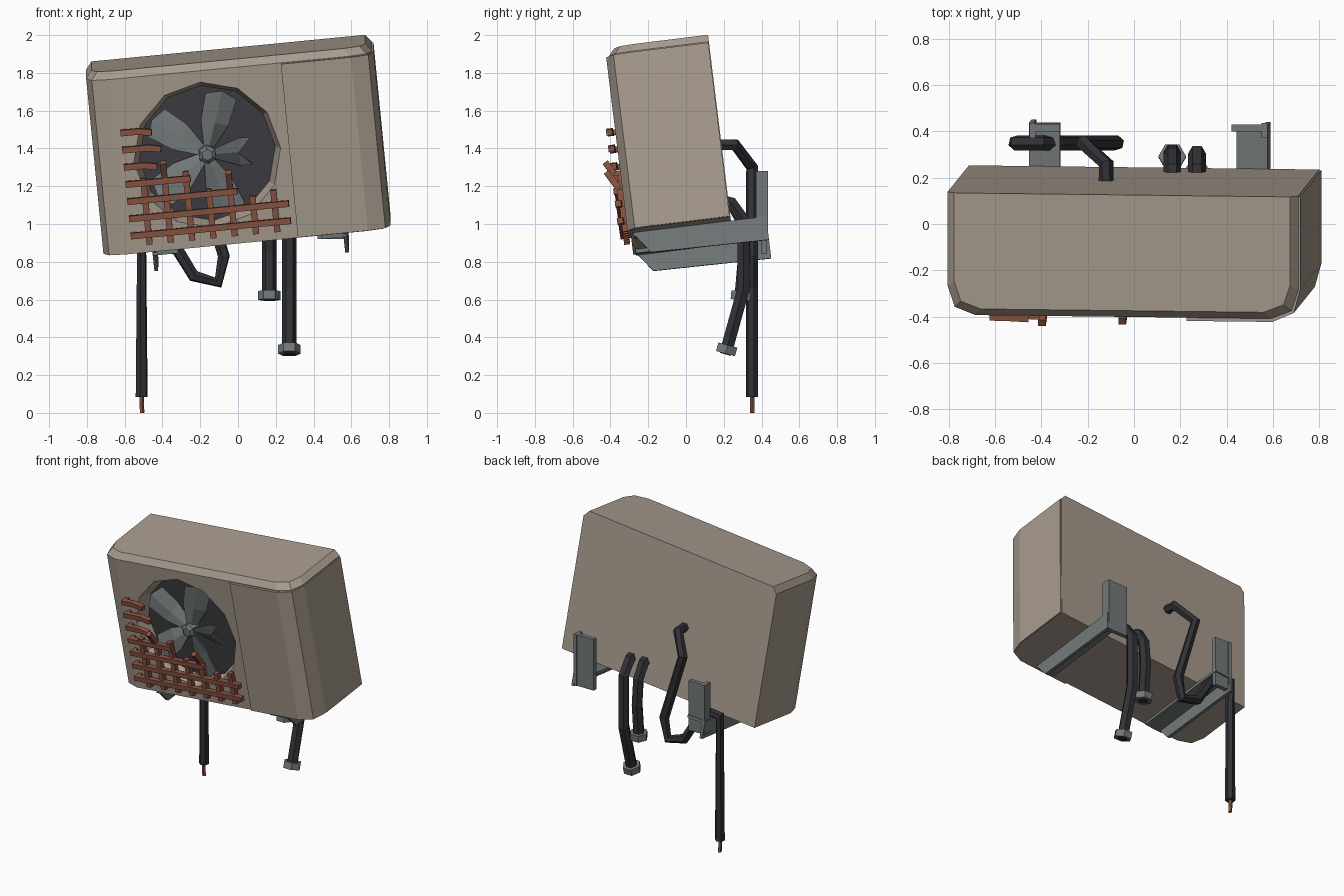
import bpy, bmesh, math
from mathutils import Matrix, Vector

if "Cube" in bpy.data.objects:
    bpy.data.objects.remove(bpy.data.objects["Cube"])

# Colours
def material(name, rgb):
    m = bpy.data.materials.new(name)
    m.diffuse_color = (*rgb, 1)
    m.use_nodes = True
    m.node_tree.nodes["Principled BSDF"].inputs["Base Color"].default_value = m.diffuse_color
    return m

BEIGE = material("weathered_beige", (0.39, 0.33, 0.272))
STEEL = material("grey_steel", (0.17, 0.19, 0.19))
BLACK = material("dark_rubber", (0.031, 0.030, 0.037))
CAVITY = material("dark_cavity", (0.05, 0.048, 0.056))
RUST = material("rust", (0.26, 0.09, 0.055))

# The casing hangs tilted: its local origin is the bottom middle of the back
TILT = (Matrix.Translation((0.044, 0.244, 0.966))
        @ Matrix.Rotation(math.radians(7), 4, 'X')
        @ Matrix.Rotation(math.radians(-5.6), 4, 'Y'))
WORLD = Matrix.Identity(4)


def build(name, verts, faces, mat, matrix=WORLD, closed=True):
    me = bpy.data.meshes.new(name)
    me.from_pydata([matrix @ Vector(v) for v in verts], [], faces)
    if closed:
        bm = bmesh.new()
        bm.from_mesh(me)
        bmesh.ops.recalc_face_normals(bm, faces=bm.faces)
        bm.to_mesh(me)
        bm.free()
    me.materials.append(mat)
    ob = bpy.data.objects.new(name, me)
    bpy.context.collection.objects.link(ob)
    return ob


def loft(name, rings, mat, matrix=WORLD):
    """Closed skin through rings of equal point count."""
    n = len(rings[0])
    verts = [p for r in rings for p in r]
    faces = [tuple(range(n))[::-1], tuple(range(len(verts) - n, len(verts)))]
    for i in range(len(rings) - 1):
        for k in range(n):
            a, b = i * n + k, i * n + (k + 1) % n
            faces.append((a, b, b + n, a + n))
    return build(name, verts, faces, mat, matrix)


def box(name, x, y, z, mat, matrix=WORLD):
    sq = [(x[0], y[0]), (x[1], y[0]), (x[1], y[1]), (x[0], y[1])]
    return loft(name, [[(a, b, h) for a, b in sq] for h in z], mat, matrix)


def tube(name, path, radius, sides, mat, ref=(1, 0, 0), matrix=WORLD, phase=0.0):
    pts = [Vector(p) for p in path]
    rings, prev, u = [], None, Vector(ref)
    for i, p in enumerate(pts):
        d = Vector()
        if i > 0:
            d += (p - pts[i - 1]).normalized()
        if i < len(pts) - 1:
            d += (pts[i + 1] - p).normalized()
        t = d.normalized()
        if prev:
            u = prev.rotation_difference(t) @ u
        u = (u - t * u.dot(t)).normalized()
        v, prev = t.cross(u), t
        ang = [2 * math.pi * (k + phase) / sides for k in range(sides)]
        rings.append([p + (u * math.cos(a) + v * math.sin(a)) * radius for a in ang])
    return loft(name, rings, mat, matrix)


def disc_ring(cx, cz, r, y, n=12):
    return [(cx + r * math.sin(2 * math.pi * k / n), y,
             cz + r * math.cos(2 * math.pi * k / n)) for k in range(n)]


# Casing: rounded front corners, chamfered top rim
H, RIM = 0.977, 0.032
plan = [(-.76, 0), (-.76, -.41), (-.73, -.50), (-.64, -.535),
        (.64, -.535), (.73, -.50), (.76, -.41), (.76, 0)]
inset = [(x * (0.76 - RIM) / 0.76, y * (0.535 - RIM) / 0.535) for x, y in plan]
casing = loft("casing", [[(x, y, 0) for x, y in plan],
                         [(x, y, H - 0.04) for x, y in plan],
                         [(x, y, H) for x, y in inset]], BEIGE, TILT)

# Conical fan recess cut into the front
FX, FZ = -0.16, 0.486
cutter = loft("fan_recess_cutter", [disc_ring(FX, FZ, 0.411, -0.605),
                                    disc_ring(FX, FZ, 0.36, -0.435)], BEIGE, TILT)
cutter.hide_render = True
mod = casing.modifiers.new("recess", 'BOOLEAN')
mod.operation, mod.object, mod.solver = 'DIFFERENCE', cutter, 'EXACT'
bpy.context.view_layer.objects.active = casing
bpy.ops.object.modifier_apply(modifier=mod.name)
bpy.data.objects.remove(cutter)
loft("fan_cavity_back", [disc_ring(FX, FZ, 0.362, -0.443),
                         disc_ring(FX, FZ, 0.362, -0.43)], CAVITY, TILT)

# Service cover wrapping the right front corner
cover = [(.275, -.52), (.275, -.55), (.647, -.55), (.74, -.51),
         (.768, -.41), (.768, -.004), (.74, -.004), (.62, -.50)]
loft("service_cover", [[(x, y, h) for x, y in cover] for h in (0.003, H - 0.045)],
     BEIGE, TILT)

# Fan: hub and five creased blades, the right one snapped
loft("fan_hub", [disc_ring(FX, FZ, r, y, 6)
                 for r, y in ((.05, -.44), (.05, -.515), (.03, -.53))], STEEL, TILT)
for i in range(5):
    a = math.radians(-1 + 72 * i)
    rows = [(.03, .025, .03), (.17, .075, .17), (.315, .085, .345)]
    if i == 0:
        rows[2] = (.235, .075, .16)
    pts = []
    for side_r, w, mid_r in rows:
        for r, s, y in ((side_r, w, -.50), (mid_r, 0, -.49), (side_r, -w, -.455)):
            pts.append((FX + r * math.cos(a) - s * math.sin(a), y,
                        FZ + r * math.sin(a) + s * math.cos(a)))
    quads = [(j, j + 1, j + 4, j + 3) for j in (0, 1, 3, 4)]
    blade = build(f"fan_blade_{i + 1}", pts, quads, STEEL, TILT)
    blade.modifiers.new("thickness", 'SOLIDIFY').thickness = 0.008

# Broken rusty guard: horizontal then vertical bars
for i, end in enumerate((.247, .245, -.02, -.26, -.43, -.40, -.44)):
    z = 0.10 + 0.092 * i
    sag = 0.012 if i > 3 else 0
    tube(f"guard_bar_across_{i + 1}", [(-.605, -.575, z), (end - .07, -.577, z),
                                       (end, -.582, z - sag)],
         0.023, 4, RUST, (0, 1, 0), TILT, 0.5)
    box(f"guard_peg_{i + 1}", (-.605, -.578), (-.575, -.53), (z - .014, z + .014), RUST, TILT)
for i, top in enumerate((.40, .48, .415, .31, .395, .25, .27)):
    x = -.51 + .1133 * i
    out = -.622 if i in (1, 4) else -.565
    tube(f"guard_bar_up_{i + 1}", [(x, -.56, .045), (x, -.56, top - .11), (x, out, top)],
         0.023, 4, RUST, (0, 1, 0), TILT, 0.5)

# Wall brackets: angle-iron arm tilted with the casing, upright on the wall
side = [(-.525, 0), (-.44, -.115), (.188, -.125), (.188, 0)]
for name, x0, x1, web, up in (("right", .40, .535, .515, (.42, .55, .92, 1.28)),
                              ("left", -.50, -.365, -.50, (-.45, -.32, .84, 1.19))):
    box(f"bracket_shelf_{name}", (x0, x1), (-.52, .188), (-.022, -.001), STEEL, TILT)
    loft(f"bracket_web_{name}", [[(x, y, z) for y, z in side] for x in (web, web + .02)],
         STEEL, TILT)
    box(f"bracket_upright_{name}", up[:2], (.40, .43), up[2:], STEEL)
    edge = up[1] if name == "right" else up[0]
    box(f"bracket_upright_flange_{name}", (edge, edge + .025), (.37, .435), up[2:], STEEL)

# Power cable with a drooping loop and bare copper end
tube("power_cable", [(-.12, .15, 1.42), (-.12, .26, 1.42), (-.22, .35, 1.30),
                     (-.075, .35, .83), (-.105, .35, .69), (-.235, .35, .725),
                     (-.33, .35, .88), (-.40, .35, .97), (-.51, .35, .96),
                     (-.51, .35, .085)], 0.033, 6, BLACK)
tube("copper_core", [(-.51, .35, .10), (-.512, .35, .05), (-.508, .35, 0)],
     0.013, 5, RUST)

# Two cut pipes with hexagonal end nuts
pipes = {"short": [(.165, .15, 1.13), (.165, .24, 1.11), (.165, .295, 1.02),
                   (.165, .31, .85), (.165, .29, .62)],
         "long": [(.272, .15, 1.13), (.272, .24, 1.11), (.272, .305, 1.02),
                  (.272, .305, .66), (.272, .215, .335)]}
for name, path in pipes.items():
    tube(f"pipe_{name}", path, 0.038, 6, BLACK)
    end = Vector(path[-1])
    d = (end - Vector(path[-2])).normalized()
    tube(f"pipe_nut_{name}", [end - d * .025, end + d * .022], 0.06, 6, STEEL)
    tube(f"pipe_mouth_{name}", [end + d * .02, end + d * .026], 0.034, 6, BLACK)
